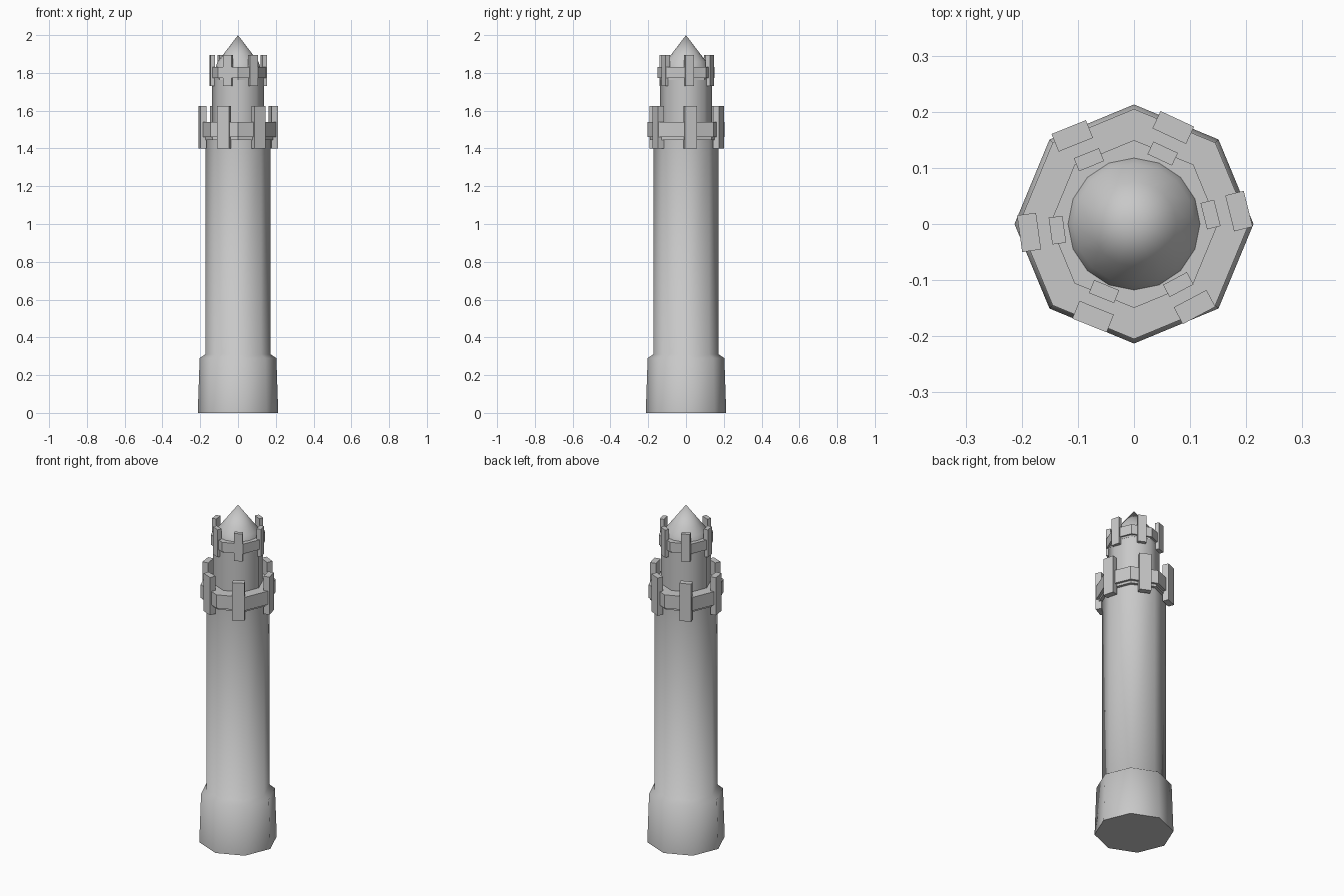
import bpy, bmesh, math
from mathutils import Matrix

if "Cube" in bpy.data.objects:
    bpy.data.objects.remove(bpy.data.objects["Cube"], do_unlink=True)

stone = bpy.data.materials.new("grey_stone")
stone.use_nodes = True
colour = (0.58, 0.58, 0.58, 1)
stone.diffuse_color = colour
stone.node_tree.nodes["Principled BSDF"].inputs["Base Color"].default_value = colour


def finish(name, bm, smooth=False):
    bmesh.ops.recalc_face_normals(bm, faces=bm.faces)
    mesh = bpy.data.meshes.new(name)
    bm.to_mesh(mesh)
    bm.free()
    mesh.materials.append(stone)
    obj = bpy.data.objects.new(name, mesh)
    bpy.context.collection.objects.link(obj)
    if smooth:
        bpy.ops.object.select_all(action="DESELECT")
        obj.select_set(True)
        bpy.context.view_layer.objects.active = obj
        bpy.ops.object.shade_smooth_by_angle(angle=math.radians(60))
    return obj


def turned(name, profile, sides=8, smooth=False):
    """Closed solid from (radius, height) pairs, bottom to top; radius 0 makes a tip."""
    bm = bmesh.new()
    rings = []
    for r, z in profile:
        count = sides if r > 0 else 1
        rings.append([bm.verts.new((r * math.cos(math.tau * i / sides),
                                    r * math.sin(math.tau * i / sides), z))
                      for i in range(count)])
    for low, high in zip(rings, rings[1:]):
        for i in range(sides):
            j = (i + 1) % sides
            if len(high) == 1:
                bm.faces.new((low[i], low[j], high[0]))
            else:
                bm.faces.new((low[i], low[j], high[j], high[i]))
    for ring in (rings[0], rings[-1]):
        if len(ring) > 2:
            bm.faces.new(ring)
    return finish(name, bm, smooth)


# Slightly uneven battlement blocks: x, y, facing angle in degrees
BLOCKS = [(0.187, 0.023, 14), (0.07, 0.172, 65), (-0.11, 0.157, 112),
          (-0.187, -0.015, 188), (-0.073, -0.165, 248), (0.108, -0.148, 298)]


def crown(prefix, bottom, scale):
    """Battlement: floor slab, outer band and six upright blocks."""
    turned(prefix + "_floor", [(0.19 * scale, bottom + 0.046 * scale),
                               (0.19 * scale, bottom + 0.135 * scale)])
    turned(prefix + "_band", [(0.205 * scale, bottom + 0.06 * scale),
                              (0.205 * scale, bottom + 0.14 * scale)])
    for number, (x, y, angle) in enumerate(BLOCKS, 1):
        bm = bmesh.new()
        bmesh.ops.create_cube(bm, size=1)
        height = 0.225 * scale
        place = (Matrix.Translation((x * scale, y * scale, bottom + height / 2))
                 @ Matrix.Rotation(math.radians(angle), 4, "Z")
                 @ Matrix.Diagonal((0.034 * scale, 0.066 * scale, height, 1)))
        bm.transform(place)
        finish(f"{prefix}_block_{number}", bm)


# Flared foot and main shaft in one smooth octagonal body
turned("main_shaft", [(0.213, 0), (0.203, 0.29), (0.173, 0.31), (0.172, 1.46)], smooth=True)
crown("lower_battlement", 1.4, 1.0)

# Narrow upper turret
turned("upper_turret", [(0.138, 1.5), (0.138, 1.8)], smooth=True)
crown("upper_battlement", 1.73, 0.73)

# Rounded roof drawn up to a point
turned("pointed_roof", [(0.125, 1.78), (0.125, 1.81), (0.108, 1.86), (0.076, 1.9), (0, 2)],
       sides=16, smooth=True)
